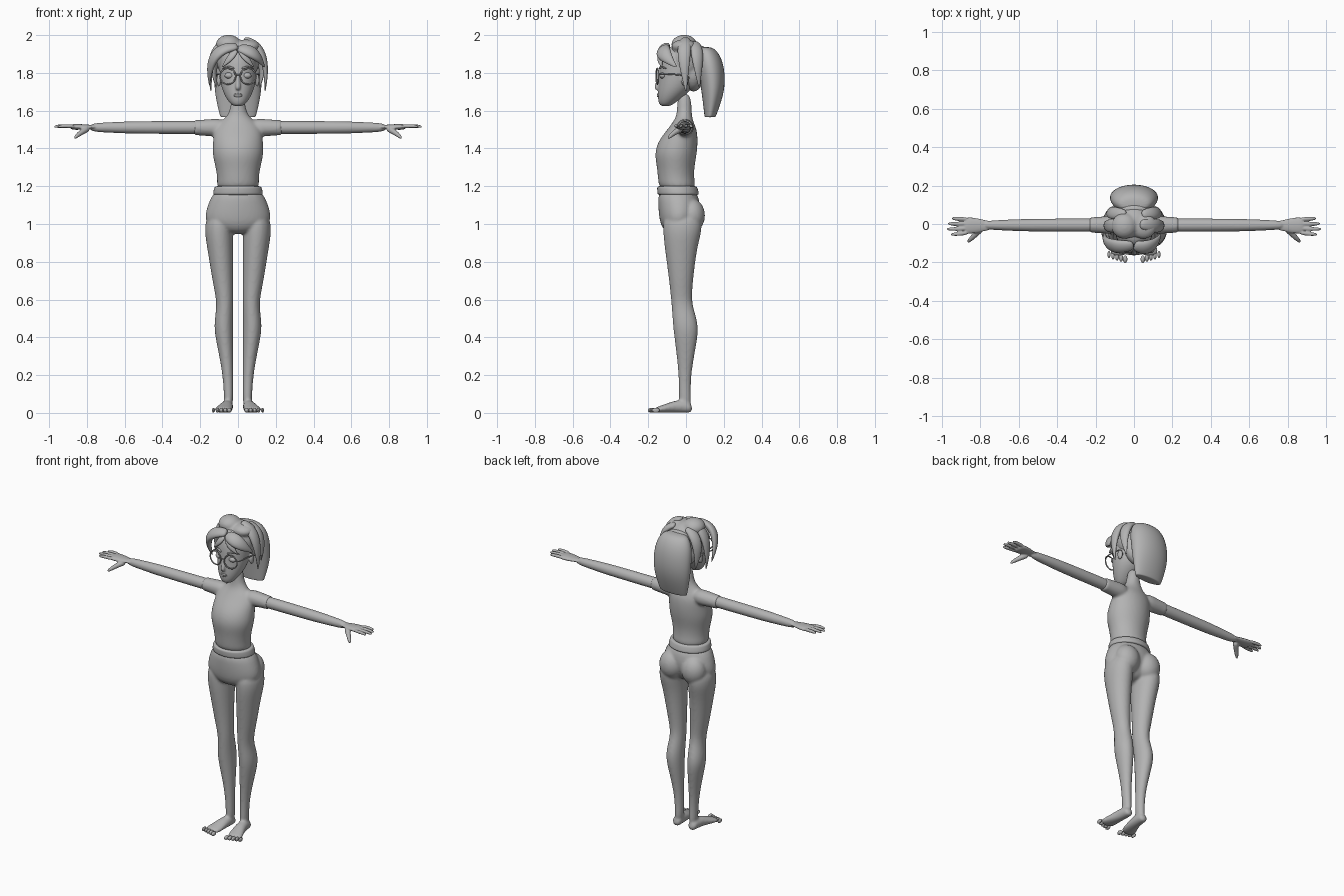
import bpy, bmesh, math
from mathutils import Vector, Matrix

if "Cube" in bpy.data.objects:
    bpy.data.objects.remove(bpy.data.objects["Cube"])

grey = bpy.data.materials.new("plain grey")
grey.use_nodes = True
colour = (0.45, 0.45, 0.45, 1)
grey.diffuse_color = colour
grey.node_tree.nodes["Principled BSDF"].inputs["Base Color"].default_value = colour

SIDES = 16
HEAD = Vector((0, 0, 1.77))
UP = Vector((0, 0, 1))
MIRROR = {"left": 1, "right": -1}


def tube(bm, sections):
    """Skin a closed tube over (centre, axis, axis) ellipses."""
    angles = [math.tau * i / SIDES for i in range(SIDES)]
    rings = [[bm.verts.new(c + a * math.cos(t) + b * math.sin(t)) for t in angles]
             for c, a, b in sections]
    for ring, following in zip(rings, rings[1:]):
        for i in range(SIDES):
            j = (i + 1) % SIDES
            bm.faces.new((ring[i], ring[j], following[j], following[i]))
    bm.faces.new(rings[0])
    bm.faces.new(rings[-1])


def stack(bm, rows, centre=lambda width: 0):
    """Level rings given as height, half width, front y and back y."""
    tube(bm, [(Vector((centre(width), (front + back) / 2, z)),
               Vector((width, 0, 0)), Vector((0, (back - front) / 2, 0)))
              for z, width, front, back in rows])


def sweep(bm, points, widths, flatness=1, side=1, radial=False):
    """Ellipses along a path; the thickness is the width times the flatness."""
    points = [Vector((side * x, y, z)) for x, y, z in points]
    sections = []
    for i, point in enumerate(points):
        direction = (points[min(i + 1, len(points) - 1)] - points[max(i - 1, 0)]).normalized()
        across = direction.cross(point - HEAD if radial else UP).normalized()
        sections.append((point, across * widths[i], across.cross(direction) * widths[i] * flatness))
    tube(bm, sections)


def blob(bm, centre, radii):
    place = Matrix.Translation(centre) @ Matrix.Diagonal((*radii, 1))
    bmesh.ops.create_uvsphere(bm, u_segments=SIDES, v_segments=10, radius=1, matrix=place)


def finish(bm, name, voxel=0.0):
    """Make the object rounded, and blend its pieces when a voxel size is given."""
    bmesh.ops.recalc_face_normals(bm, faces=bm.faces)
    for face in bm.faces:
        face.smooth = True
    mesh = bpy.data.meshes.new(name)
    bm.to_mesh(mesh)
    bm.free()
    mesh.materials.append(grey)
    part = bpy.data.objects.new(name, mesh)
    bpy.context.collection.objects.link(part)
    rounding = part.modifiers.new("round", 'SUBSURF')
    rounding.levels = rounding.render_levels = 2
    if voxel:
        blend = part.modifiers.new("blend", 'REMESH')
        blend.mode, blend.voxel_size, blend.use_smooth_shade = 'VOXEL', voxel, True
        soften = part.modifiers.new("soften", 'SMOOTH')
        soften.factor, soften.iterations = 0.5, 4


def lock(name, start, middle, end, width, side=1):
    """Tapered strand of hair that bulges along a curve and ends in a point."""
    start, middle, end = Vector(start), Vector(middle), Vector(end)
    steps = [i / 8 for i in range(9)]
    points = [start * (1 - t) ** 2 + middle * 2 * t * (1 - t) + end * t * t for t in steps]
    widths = [width * (0.1 + 0.9 * math.sin(math.pi * (0.2 + 0.8 * t))) for t in steps]
    bm = bmesh.new()
    sweep(bm, points, widths, 0.6, side, radial=True)
    finish(bm, name)


# Torso with neck and short sleeves
bm = bmesh.new()
stack(bm, [(1.17, .12, -.14, .06), (1.23, .11, -.15, .045), (1.3, .12, -.155, .045),
           (1.37, .14, -.17, .06), (1.44, .135, -.15, .065), (1.5, .13, -.1, .06),
           (1.54, .1, -.07, .04), (1.58, .04, -.045, .03), (1.7, .036, -.05, .03)])
for side in MIRROR.values():
    sweep(bm, [(x, -.005, 1.51) for x in (.06, .14, .2, .23, .235)], (.05, .047, .042, .041, .04), side=side)
finish(bm, "shirt_and_neck", .009)

# Hips, buttocks, legs and feet
bm = bmesh.new()
stack(bm, [(1.2, .12, -.15, .055), (1.1, .165, -.15, .08), (1.04, .18, -.145, .075),
           (.99, .165, -.135, .05), (.945, .07, -.1, .02)])
for side in MIRROR.values():
    blob(bm, (side * .078, .03, 1.045), (.08, .073, .09))
    stack(bm, [(1.06, .07, -.12, .08), (.97, .078, -.125, .09), (.88, .07, -.115, .06),
               (.7, .056, -.09, .038), (.6, .045, -.08, .03), (.54, .046, -.075, .045),
               (.46, .052, -.07, .068), (.38, .046, -.06, .06), (.24, .031, -.042, .032),
               (.12, .025, -.037, .023), (.02, .025, -.04, .033)],
          lambda width: side * (width + .025))
    stack_y = zip((.055, .055, .06, .075, .083), (.034, 0, -.06, -.12, -.17), (.022, .035, .034, .021, .014))
    sections = [(Vector((side * x, y, high)), Vector((wide, 0, 0)), UP * high)
                for (x, y, high), wide in zip(stack_y, (.025, .03, .035, .047, .05))]
    tube(bm, sections)
finish(bm, "hips_and_legs", .008)

bm = bmesh.new()
for side in MIRROR.values():
    for i in range(5):
        blob(bm, (side * (.046 + .021 * i), -.183 + .006 * i, .014), (.012 - .001 * i, .02, .013))
finish(bm, "toes")

# Waistband
bm = bmesh.new()
stack(bm, [(1.15, .131, -.149, .068), (1.16, .137, -.154, .073), (1.195, .128, -.156, .062),
           (1.203, .122, -.152, .056)])
finish(bm, "waistband")

# Arms, palms, fingers and thumbs
for label, side in MIRROR.items():
    bm = bmesh.new()
    sweep(bm, [(x, -.006, 1.511) for x in (.12, .3, .5, .6, .7, .79)],
          (.036, .035, .034, .032, .027, .022), side=side)
    sweep(bm, [(x, -.008, 1.514) for x in (.74, .78, .81, .85, .89)],
          (.024, .03, .038, .045, .042), .36, side)
    for i, tip in enumerate((.95, .97, .975, .955)):
        y = .024 - .023 * i
        sweep(bm, [(.86, y, 1.516), (.91, y * 1.15, 1.519), (tip - .015, y * 1.2, 1.517),
                   (tip, y * 1.2, 1.515)], (.011, .0105, .009, .006), side=side)
    sweep(bm, [(.79, -.02, 1.507), (.82, -.048, 1.492), (.85, -.08, 1.47), (.867, -.095, 1.453)],
          (.018, .016, .012, .007), side=side)
    finish(bm, label + "_arm", .0045)

# Head with nose and ears
bm = bmesh.new()
stack(bm, [(1.622, .024, -.135, -.085), (1.645, .05, -.148, -.05), (1.69, .078, -.152, .01),
           (1.75, .098, -.147, .06), (1.86, .102, -.142, .08), (1.91, .09, -.12, .07),
           (1.95, .055, -.08, .045)])
sweep(bm, [(0, -.137, 1.79), (0, -.148, 1.75), (0, -.156, 1.722), (0, -.148, 1.71)],
      (.008, .011, .015, .011), radial=True)
for side in MIRROR.values():
    blob(bm, (side * .102, -.005, 1.76), (.012, .02, .034))
finish(bm, "head", .005)

# Eyes, eyebrows and lips
for label, side in MIRROR.items():
    bm = bmesh.new()
    blob(bm, (side * .046, -.122, 1.786), (.026, .019, .017))
    finish(bm, label + "_eye")
    bm = bmesh.new()
    sweep(bm, [(.018, -.142, 1.822), (.05, -.134, 1.835), (.085, -.102, 1.822)],
          (.006, .006, .003), side=side, radial=True)
    finish(bm, label + "_eyebrow")
bm = bmesh.new()
for z in (1.687, 1.677):
    sweep(bm, [(x, -.15 + 14 * x * x, z if abs(x) < .02 else 1.682) for x in (-.028, -.01, .01, .028)],
          (.002, .006, .006, .002))
finish(bm, "lips")

# Glasses
for label, side in MIRROR.items():
    bpy.ops.mesh.primitive_torus_add(location=(side * .054, -.152, 1.782), major_radius=.042, minor_radius=.004,
                                     rotation=(math.pi / 2, 0, side * .15), major_segments=32, minor_segments=8)
    rim = bpy.context.object
    rim.name = label + "_glasses_rim"
    rim.data.materials.append(grey)
    bpy.ops.object.shade_smooth()
    bm = bmesh.new()
    sweep(bm, [(.094, -.147, 1.792), (.11, -.13, 1.795), (.113, 0, 1.79), (.106, .02, 1.77)], [.004] * 4, side=side)
    finish(bm, label + "_glasses_temple")
bm = bmesh.new()
sweep(bm, [(x, -.158, 1.79) for x in (-.014, 0, .014)], [.003] * 3)
finish(bm, "glasses_bridge")

# Hair cap on the skull, leaving the face free
bm = bmesh.new()
blob(bm, (0, .005, 1.865), (.118, .107, .112))
blob(bm, (0, .04, 1.8), (.1, .06, .1))
blob(bm, (-.05, -.01, 1.95), (.07, .07, .052))
blob(bm, (.05, -.01, 1.94), (.07, .07, .038))
finish(bm, "hair_cap", .008)

# Swept fringe, side locks and wisps
lock("right_fringe", (0, -.11, 1.94), (-.17, -.14, 1.94), (-.15, -.045, 1.73), .04)
lock("left_fringe", (0, -.11, 1.93), (.1, -.15, 1.92), (.14, -.05, 1.83), .042)
for label, side in MIRROR.items():
    lock(label + "_side_lock", (.03, 0, 1.98), (.17, -.02, 1.95), (.143, 0, 1.7), .036, side)
    lock(label + "_back_lock", (.04, .05, 1.96), (.16, .06, 1.92), (.115, .07, 1.72), .034, side)
    lock(label + "_forehead_wisp", (.01, -.125, 1.92), (.04, -.15, 1.88), (.085, -.125, 1.83), .02, side)

# Hair tie and ponytail with a blunt end
bm = bmesh.new()
blob(bm, (0, .075, 1.9), (.085, .04, .045))
finish(bm, "hair_tie")
bm = bmesh.new()
stack(bm, [(1.938, .06, .075, .13), (1.92, .095, .055, .165), (1.86, .124, .05, .198),
           (1.77, .13, .07, .21), (1.68, .124, .084, .2), (1.58, .1, .096, .163),
           (1.568, .095, .098, .157), (1.565, .09, .1, .153)])
finish(bm, "ponytail")
